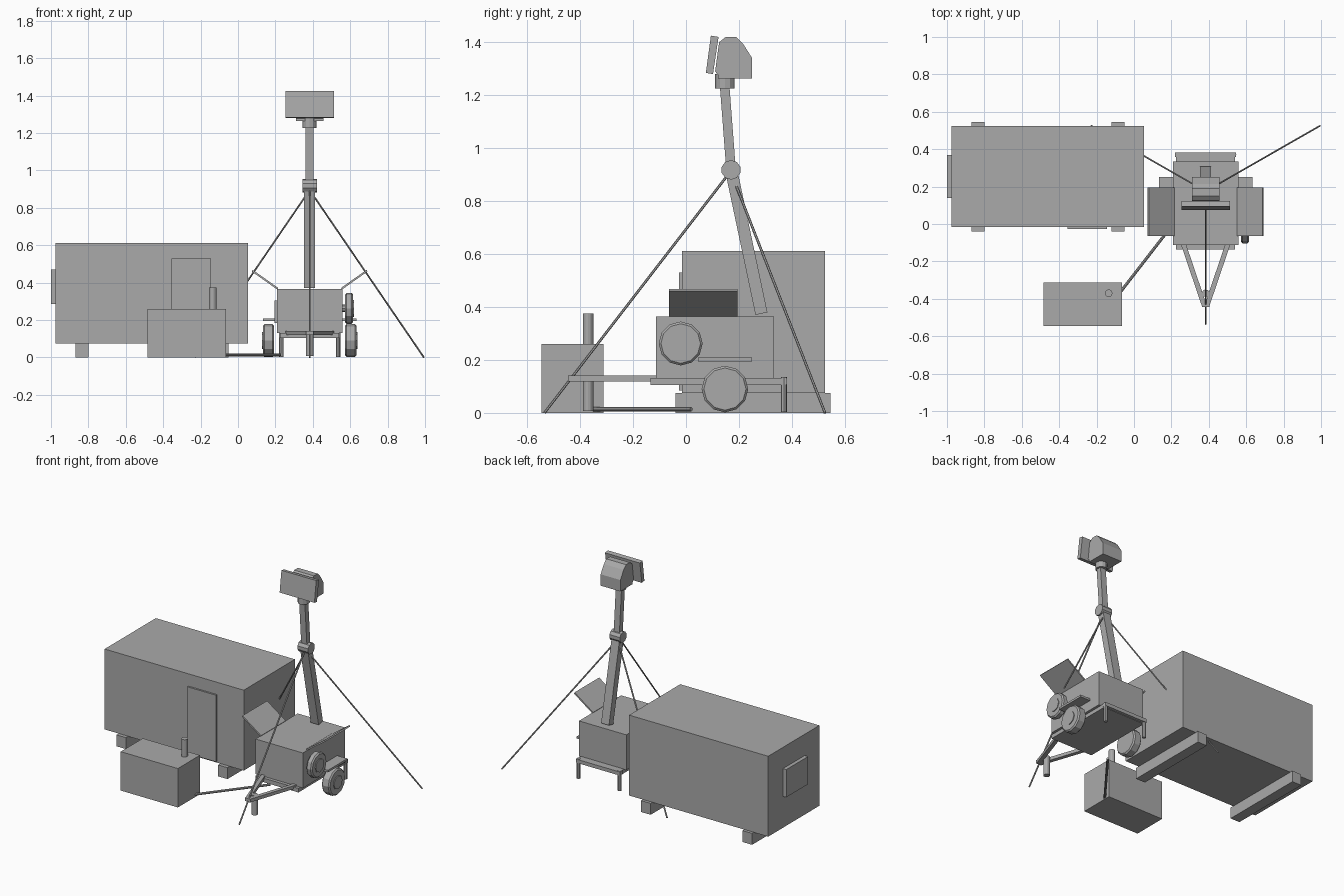
import bpy, bmesh, math
from mathutils import Vector, Matrix

cube = bpy.data.objects.get("Cube")
if cube:
    bpy.data.objects.remove(cube, do_unlink=True)

grey = bpy.data.materials.new("plain grey")
grey.use_nodes = True
grey.diffuse_color = (0.4, 0.4, 0.4, 1)
grey.node_tree.nodes["Principled BSDF"].inputs["Base Color"].default_value = (0.4, 0.4, 0.4, 1)


def finish(name, bm):
    bmesh.ops.recalc_face_normals(bm, faces=bm.faces)
    mesh = bpy.data.meshes.new(name)
    bm.to_mesh(mesh)
    bm.free()
    mesh.materials.append(grey)
    obj = bpy.data.objects.new(name, mesh)
    bpy.context.scene.collection.objects.link(obj)
    return obj


def box(name, x, y, z):
    """Box from (min, max) pairs."""
    bm = bmesh.new()
    size = [b - a for a, b in (x, y, z)]
    mid = [(a + b) / 2 for a, b in (x, y, z)]
    bmesh.ops.create_cube(bm, size=1, matrix=Matrix.Translation(mid) @ Matrix.Diagonal((*size, 1)))
    return finish(name, bm)


def rod(name, a, b, radius, sides=12):
    """Cylinder between two points."""
    a, b = Vector(a), Vector(b)
    turn = (b - a).to_track_quat('Z', 'Y').to_matrix().to_4x4()
    bm = bmesh.new()
    bmesh.ops.create_cone(bm, cap_ends=True, segments=sides, radius1=radius, radius2=radius,
                          depth=(b - a).length, matrix=Matrix.Translation((a + b) / 2) @ turn)
    return finish(name, bm)


def extrude_x(name, profile, x0, x1):
    """Side profile of (y, z) points extruded along x."""
    bm = bmesh.new()
    face = bm.faces.new([bm.verts.new((x0, y, z)) for y, z in profile])
    new = bmesh.ops.extrude_face_region(bm, geom=[face])["geom"]
    bmesh.ops.translate(bm, vec=(x1 - x0, 0, 0), verts=[v for v in new if isinstance(v, bmesh.types.BMVert)])
    return finish(name, bm)


def beam(name, a, b, width, depth, up):
    """Rectangular bar between two points; width lies across the up direction."""
    a, b, up = Vector(a), Vector(b), Vector(up)
    along = (b - a).normalized()
    side = along.cross(up).normalized()
    top = side.cross(along)
    turn = Matrix((side, top, along)).transposed().to_4x4()
    bm = bmesh.new()
    bmesh.ops.create_cube(bm, size=1, matrix=Matrix.Translation((a + b) / 2) @ turn
                          @ Matrix.Diagonal((width, depth, (b - a).length, 1)))
    return finish(name, bm)


def wheel(name, x0, x1, y, z, radius, out):
    """Tyre with chamfered shoulders and a raised hub on the outer side."""
    tyre = rod(name + "_tyre", (x0, y, z), (x1, y, z), radius)
    bm = bmesh.new()
    bm.from_mesh(tyre.data)
    rims = [e for e in bm.edges if any(len(f.verts) > 4 for f in e.link_faces)]
    bmesh.ops.bevel(bm, geom=rims, offset=0.008, segments=1, affect='EDGES')
    bm.to_mesh(tyre.data)
    bm.free()
    face = x1 if out > 0 else x0
    rod(name + "_hub", (face - out * 0.02, y, z), (face + out * 0.005, y, z), 0.045, 8)


# Equipment shelter
box("shelter", (-0.975, 0.053), (-0.015, 0.525), (0.075, 0.612))
box("shelter_door", (-0.355, -0.145), (-0.027, -0.01), (0.085, 0.53))
box("shelter_end_hatch", (-1.0, -0.97), (0.14, 0.37), (0.285, 0.47))
for i, x in enumerate((-0.835, -0.085)):
    box(f"shelter_skid_{i}", (x - 0.035, x + 0.035), (-0.04, 0.545), (0, 0.076))

# Generator with exhaust and power cable
box("generator", (-0.485, -0.063), (-0.545, -0.312), (0, 0.26))
rod("generator_exhaust", (-0.135, -0.37, 0.25), (-0.135, -0.37, 0.375), 0.02)
rod("power_cable", (-0.07, -0.36, 0.014), (0.225, 0.02, 0.014), 0.008, 8)

# Trailer body and frame
MID = 0.383
box("trailer_body", (0.208, 0.558), (-0.113, 0.333), (0.13, 0.365))
box("trailer_frame", (0.225, 0.541), (-0.135, 0.362), (0.105, 0.132))
box("rear_crossbar", (0.22, 0.546), (0.358, 0.382), (0.108, 0.132))
box("side_control_panel", (0.195, 0.21), (-0.06, 0.04), (0.185, 0.305))

# Parts mirrored about the trailer centre line
for name, s in (("left", 1), ("right", -1)):
    def at(offset):
        return MID + s * offset
    beam(f"{name}_drawbar", (at(0.118), -0.11, 0.13), (at(0.006), -0.44, 0.13), 0.026, 0.022, (0, 0, 1))
    rod(f"{name}_rear_leg", (at(0.152), 0.37, 0.003), (at(0.152), 0.37, 0.135), 0.012, 8)
    xs = sorted((at(0.19), at(0.25)))
    wheel(f"{name}_wheel", xs[0], xs[1], 0.147, 0.09, 0.088, s)
    box(f"{name}_fender", sorted((at(0.174), at(0.25))), (0.045, 0.25), (0.195, 0.209))
    beam(f"{name}_open_lid", (at(0.17), 0.065, 0.367), (at(0.307), 0.065, 0.464), 0.26, 0.01, (-s, 0, 1.4))
    rod(f"{name}_guy_wire", (MID, 0.175, 0.895), (at(0.611), 0.525, 0), 0.005, 6)

# Tongue, jack and side-mounted spare
box("drawbar_tip", (0.363, 0.403), (-0.445, -0.40), (0.119, 0.141))
rod("tongue_jack", (MID, -0.37, 0.008), (MID, -0.37, 0.14), 0.02)
wheel("spare", 0.573, 0.615, -0.02, 0.262, 0.083, 1)
rod("spare_mount", (0.55, -0.02, 0.262), (0.58, -0.02, 0.262), 0.02, 8)
rod("front_guy_wire", (MID, 0.155, 0.895), (MID, -0.535, 0), 0.005, 6)

# Folding mast
beam("lower_mast", (MID, 0.285, 0.375), (MID, 0.17, 0.92), 0.058, 0.046, (0, -1, 0))
rod("mast_joint", (0.345, 0.17, 0.918), (0.423, 0.17, 0.918), 0.037, 10)
beam("upper_mast", (MID, 0.17, 0.92), (MID, 0.146, 1.235), 0.042, 0.036, (0, -1, 0))

# Sensor head
rod("head_turntable", (MID, 0.147, 1.226), (MID, 0.147, 1.28), 0.037)
box("head_base", (0.31, 0.456), (0.12, 0.25), (1.264, 1.277))
extrude_x("head_housing", [(0.11, 1.29), (0.13, 1.265), (0.25, 1.265), (0.25, 1.34), (0.215, 1.395),
                           (0.19, 1.42), (0.15, 1.42), (0.125, 1.40)], 0.31, 0.456)
extrude_x("antenna_panel", [(0.094, 1.425), (0.123, 1.42), (0.102, 1.28), (0.075, 1.284)], 0.255, 0.512)
